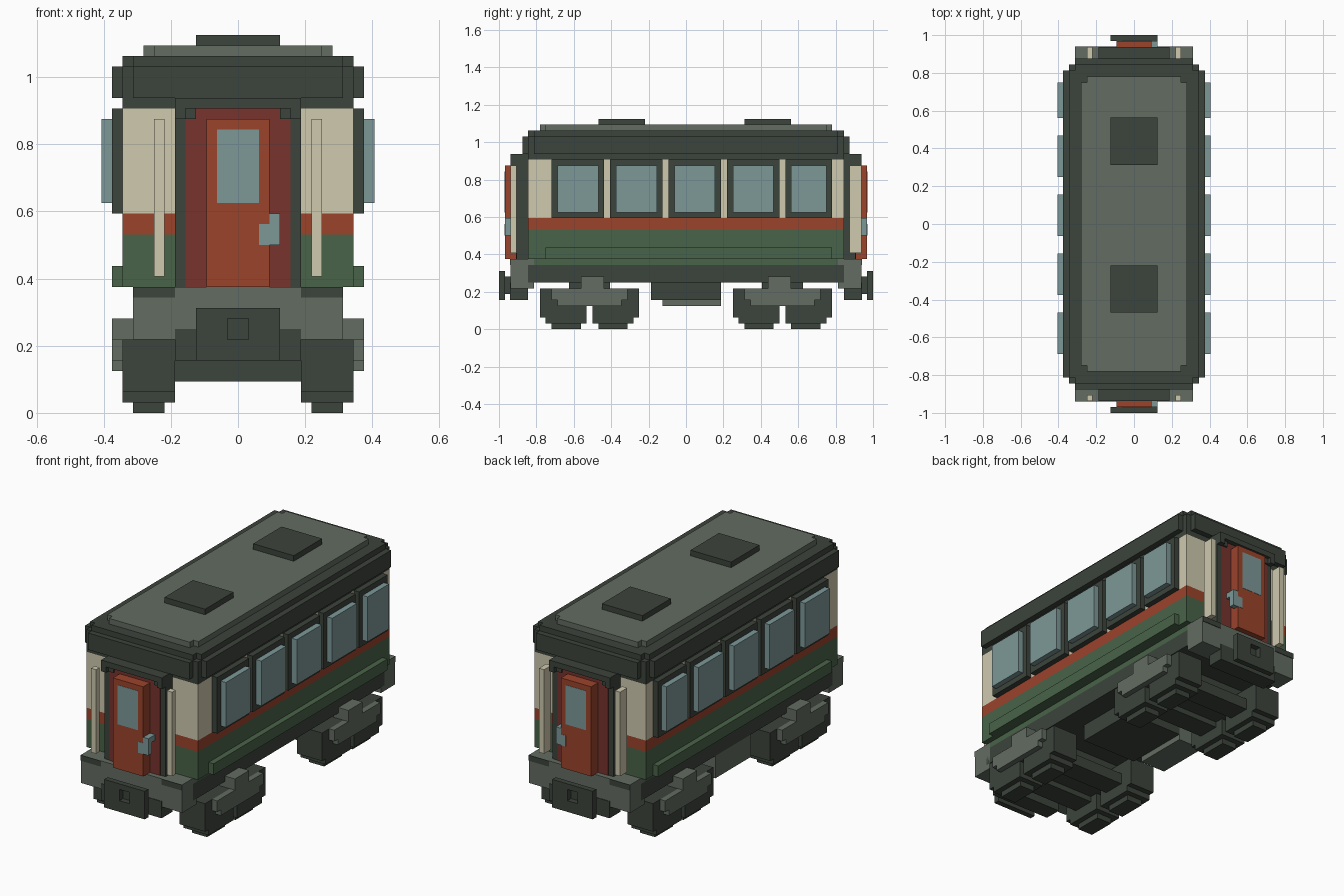
import bpy
import bmesh
from mathutils import Vector

U = 1 / 32  # every part sits on a grid of this step

cube = bpy.data.objects.get("Cube")
if cube:
    bpy.data.objects.remove(cube, do_unlink=True)


def material(name, r, g, b):
    m = bpy.data.materials.new(name)
    colour = [(c / 255) ** 2.2 for c in (r, g, b)] + [1]
    m.use_nodes = True
    m.diffuse_color = colour
    shader = next(n for n in m.node_tree.nodes if n.type == 'BSDF_PRINCIPLED')
    shader.inputs["Base Color"].default_value = colour
    return m


DARK = material("charcoal", 62, 69, 62)
GREY = material("grey green", 99, 108, 98)
GREEN = material("dark green", 74, 99, 74)
RED = material("brick red", 154, 69, 47)
MAROON = material("maroon", 119, 55, 49)
CREAM = material("cream", 206, 200, 173)
GLASS = material("blue grey glass", 124, 151, 150)


def boxes(name, mat, *spans):
    """One object made of boxes, each given as (x0, x1, y0, y1, z0, z1)."""
    bm = bmesh.new()
    for x0, x1, y0, y1, z0, z1 in spans:
        lo = Vector((min(x0, x1), min(y0, y1), z0)) * U
        hi = Vector((max(x0, x1), max(y0, y1), z1)) * U
        verts = bmesh.ops.create_cube(bm, size=1)["verts"]
        for v in verts:
            v.co = Vector([(lo[i] + hi[i]) / 2 + v.co[i] * (hi[i] - lo[i]) for i in range(3)])
    mesh = bpy.data.meshes.new(name)
    bm.to_mesh(mesh)
    bm.free()
    mesh.materials.append(mat)
    ob = bpy.data.objects.new(name, mesh)
    bpy.context.collection.objects.link(ob)


def slab(x, y, z0, z1):
    """A box centred on the origin in plan."""
    return (-x, x, -y, y, z0, z1)


def both(x0, x1, *rest):
    """The same box on the left and the right."""
    return [(x0, x1, *rest), (-x0, -x1, *rest)]


# Body in horizontal colour bands
boxes("lower_body", GREEN, slab(11, 27, 12, 17), slab(10, 26, 11, 12))
boxes("waist_band", RED, slab(11, 27, 17, 19))
boxes("upper_body", CREAM, slab(11, 27, 19, 29))
boxes("side_ledges", GREEN, *both(11, 12, -24, 25, 12, 14))

# Side windows: five frames with glass standing proud
for i in range(5):
    y = -23 + 10 * i
    boxes("window_frame", DARK, *both(11, 12, y, min(y + 9, 25), 19, 29))
    boxes("window_glass", GLASS, *both(12, 13, y + 1, min(y + 8, 24), 20, 28))

# Stepped roof
boxes("roof_cornice", DARK,
      slab(11, 26, 29, 34), slab(10, 27, 29, 34), slab(11, 27, 29, 33),
      slab(12, 26, 30, 33), slab(10, 28, 30, 33))
boxes("roof_panel", GREY, slab(9, 24, 34, 35), slab(8, 25, 34, 35))
for y in (-15, 10):
    boxes("roof_vent", DARK, (-4, 4, y, y + 8, 35, 36))

# Chassis
boxes("underframe", DARK, slab(10, 27, 8, 11))
boxes("equipment_box", DARK, (-5, 6, -6, 6, 5, 8))
boxes("battery_box", GREY, (-10, -5, -4, 6, 4, 8))

# The two ends: doorway, door, handrails, beam and coupler
for s, pole_depth in ((-1, 1), (1, 2)):
    boxes("door_surround", DARK, (-6, 6, 27 * s, 29 * s, 11, 29),
          (-6, 6, 27 * s, 30 * s, 29, 30),
          *both(5, 6, 28 * s, 30 * s, 28, 29),
          *both(4, 5, 29 * s, 29.4 * s, 28, 29))
    boxes("door_recess", MAROON, (-5, 5, 29 * s, 29.1 * s, 12, 29))
    boxes("door", RED, (-3, 3, 29 * s, 31 * s, 12, 28))
    boxes("door_glass", GLASS, (-2, 2, 31 * s, 31.05 * s, 20, 27))
    boxes("door_handle", GLASS, (3, 4, 30 * s, 31 * s, 16, 18),
          (2, 3, 31 * s, 31.05 * s, 16, 18), (3, 4, 29 * s, 31 * s, 18, 19))
    boxes("handrails", CREAM,
          *both(7, 8, (30 - pole_depth) * s, 30 * s, 13, 28))
    boxes("end_beam", GREY, (-10, 10, 26 * s, 30 * s, 7, 12))
    boxes("end_steps", DARK, *both(6, 10, 30 * s, 30.1 * s, 11, 12))
    # Coupler plate with a square opening in front of its block
    boxes("coupler", DARK,
          *both(1, 4, 31 * s, 32 * s, 5, 10),
          (-1, 1, 31 * s, 32 * s, 5, 7), (-1, 1, 31 * s, 32 * s, 9, 10),
          (-3, 3, 28 * s, 31 * s, 6, 9), (-6, 6, 27 * s, 30.1 * s, 5, 8))

# Bogies with stepped wheels
for s in (-1, 1):
    boxes("bogie_frame", DARK, *both(6, 11, 8 * s, 25 * s, 4, 7),
          *both(6, 11, 8 * s, 9 * s, 2, 4), *both(6, 11, 24 * s, 25 * s, 2, 4),
          (-8, 8, 13 * s, 20 * s, 4, 8))
    boxes("bogie_side_plate", GREY, *both(11, 12, 10 * s, 23 * s, 5, 7),
          *both(11, 12, 11 * s, 22 * s, 4, 5),
          *both(11, 12, 14 * s, 18 * s, 4, 9), *both(9, 11, 14 * s, 18 * s, 7, 9))
    for c in (12.5, 20.5):
        y = c * s
        boxes("wheels", DARK,
              *both(7, 10, y - 2.5, y + 2.5, 0, 1),
              *both(6, 11, y - 3.5, y + 3.5, 1, 6.9))
        boxes("axle", DARK, (-6, 6, y - 2, y + 2, 3, 5))
